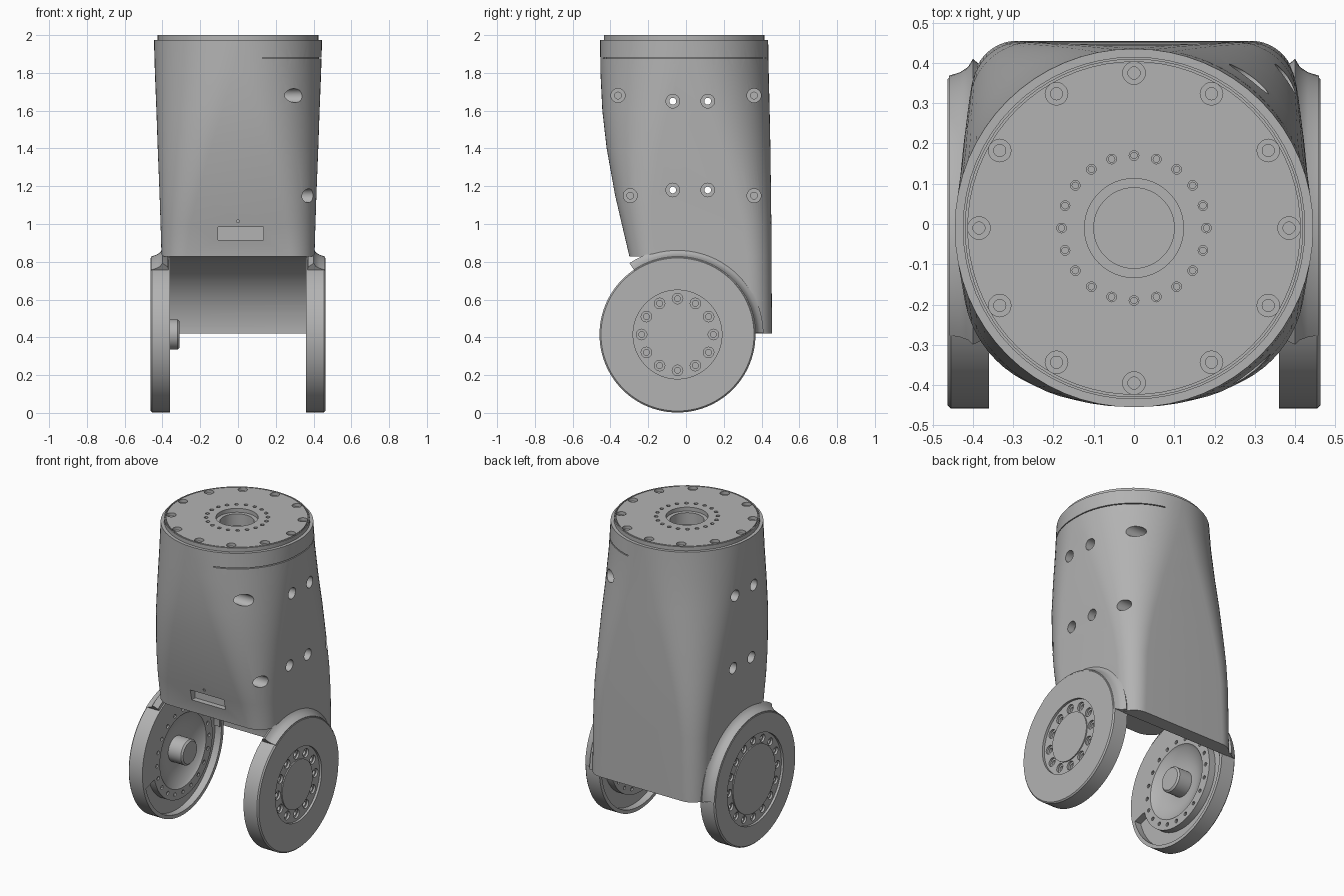
import bpy, bmesh
from math import sin, cos, pi, radians
from mathutils import Vector

cube = bpy.data.objects.get("Cube")
if cube:
    bpy.data.objects.remove(cube, do_unlink=True)

grey = bpy.data.materials.new("machined grey")
grey.use_nodes = True
grey.diffuse_color = (0.45, 0.45, 0.45, 1)
grey.node_tree.nodes["Principled BSDF"].inputs["Base Color"].default_value = grey.diffuse_color

HUB_Y, HUB_Z, HUB_R = -0.045, 0.415, 0.413
TOP_Y = -0.01


def make(name, bm):
    bmesh.ops.recalc_face_normals(bm, faces=bm.faces)
    mesh = bpy.data.meshes.new(name)
    bm.to_mesh(mesh)
    bm.free()
    mesh.materials.append(grey)
    ob = bpy.data.objects.new(name, mesh)
    bpy.context.collection.objects.link(ob)
    return ob


def cut(ob, bm):
    """Subtract the solids in bm and bake the result."""
    cutter = make(ob.name + "_cutter", bm)
    cutter.hide_render = True
    mod = ob.modifiers.new("cut", 'BOOLEAN')
    mod.object, mod.operation, mod.solver = cutter, 'DIFFERENCE', 'EXACT'
    baked = bpy.data.meshes.new_from_object(ob.evaluated_get(bpy.context.evaluated_depsgraph_get()))
    ob.modifiers.clear()
    ob.data = baked
    bpy.data.objects.remove(cutter, do_unlink=True)


def smooth(ob):
    bpy.ops.object.select_all(action='DESELECT')
    ob.select_set(True)
    bpy.context.view_layer.objects.active = ob
    bpy.ops.object.shade_smooth_by_angle(angle=radians(30))


def lathe(bm, profile, axis, centre, span=None, n=24, ring=False):
    """Turn (radius, height) points about the x, y or z axis through centre."""
    place = {'x': lambda u, v, h: (h, u, v),
             'y': lambda u, v, h: (v, h, u),
             'z': lambda u, v, h: (u, v, h)}[axis]
    a0, a1 = span or (0, 360)
    count = n + 1 if span else n
    rows = []
    for i in range(count):
        a = radians(a0 + (a1 - a0) * i / n)
        rows.append([bm.verts.new(Vector(centre) + Vector(place(r * cos(a), r * sin(a), h)))
                     for r, h in profile])
    m = len(profile)
    for i in range(n):
        p, q = rows[i], rows[(i + 1) % count]
        for j in range(m if ring else m - 1):
            k = (j + 1) % m
            bm.faces.new((p[j], p[k], q[k], q[j]))
    if span:
        bm.faces.new(rows[0])
        bm.faces.new(rows[-1])
    else:
        bmesh.ops.remove_doubles(bm, verts=[v for row in rows for v in row], dist=1e-6)


def bore(bm, axis, centre, mouth, floor, end, wide, narrow, n=24):
    """Stepped hole: wide down to floor, then narrow down to end."""
    lathe(bm, [(0, mouth), (wide, mouth), (wide, floor), (narrow, floor), (narrow, end), (0, end)],
          axis, centre, n=n)


def circle(count, radius):
    return [(radius * cos(2 * pi * i / count), radius * sin(2 * pi * i / count)) for i in range(count)]


def box(bm, lo, hi):
    lo, hi = Vector(lo), Vector(hi)
    verts = bmesh.ops.create_cube(bm, size=1)["verts"]
    for v in verts:
        v.co = [(lo[k] + hi[k]) / 2 + v.co[k] * (hi[k] - lo[k]) for k in range(3)]


# Body: rounded-square foot lofted into a round top
# (height, half width, front y, back y, corner radius)
SECTIONS = [(0.42, 0.40, -0.28, 0.455, 0.11), (0.83, 0.405, -0.30, 0.453, 0.13),
            (1.0, 0.41, -0.34, 0.452, 0.16), (1.15, 0.415, -0.375, 0.45, 0.20),
            (1.4, 0.425, -0.42, 0.447, 0.28), (1.6, 0.432, -0.443, 0.443, 0.35),
            (1.8, 0.44, -0.453, 0.438, 0.41), (1.975, 0.445, -0.455, 0.435, 0.443),
            (1.975, 0.425, -0.435, 0.415, 0.423), (2.0, 0.425, -0.435, 0.415, 0.423)]


def section(bm, z, half, front, back, radius, steps=16):
    verts = []
    for q, (sx, y) in enumerate([(1, back - radius), (-1, back - radius),
                                 (-1, front + radius), (1, front + radius)]):
        for i in range(steps + 1):
            a = pi / 2 * (q + i / steps)
            verts.append(bm.verts.new((sx * (half - radius) + radius * cos(a), y + radius * sin(a), z)))
    return verts


bm = bmesh.new()
loops = [section(bm, *s) for s in SECTIONS]
for low, high in zip(loops, loops[1:]):
    for i in range(len(low)):
        k = (i + 1) % len(low)
        bm.faces.new((low[i], low[k], high[k], high[i]))
bm.faces.new(loops[0])
bm.faces.new(loops[-1])
body = make("body", bm)

# Arched underside, open to the front
bm = bmesh.new()
arch = [(HUB_Y + 0.412 * cos(pi / 64 * i), HUB_Z + 0.412 * sin(pi / 64 * i)) for i in range(33)]
arch += [(-0.7, HUB_Z + 0.412), (-0.7, 0.2), (HUB_Y + 0.412, 0.2)]
face = bm.faces.new([bm.verts.new((-0.6, y, z)) for y, z in arch])
new = bmesh.ops.extrude_face_region(bm, geom=[face])["geom"]
bmesh.ops.translate(bm, vec=(1.2, 0, 0), verts=[g for g in new if isinstance(g, bmesh.types.BMVert)])
cut(body, bm)

# Side holes: four straight through, four corner pockets on the left side
bm = bmesh.new()
for y in (-0.07, 0.115):
    for z in (1.18, 1.65):
        lathe(bm, [(0, -0.6), (0.036, -0.6), (0.036, -0.37), (0.018, -0.37),
                   (0.018, 0.37), (0.036, 0.37), (0.036, 0.6), (0, 0.6)], 'x', (0, y, z))
for y, z, floor in ((-0.36, 1.68, 0.20), (0.36, 1.68, 0.20), (-0.295, 1.15, 0.29), (0.36, 1.15, 0.27)):
    bore(bm, 'x', (0, y, z), 0.6, floor, floor - 0.03, 0.037, 0.018)

# Front slot, pin hole and the seam below the rim
box(bm, (-0.105, -0.6, 0.915), (0.135, -0.285, 0.985))
lathe(bm, [(0, -0.6), (0.008, -0.6), (0.008, -0.3), (0, -0.3)], 'y', (0, 0, 1.015), n=12)
lathe(bm, [(0.43, 1.876), (0.48, 1.876), (0.48, 1.882), (0.43, 1.882)], 'z', (0, TOP_Y, 0),
      span=(-73, 75), n=40, ring=True)

# Top flange: bolt circle, pin circle, centre bore and rim groove
for x, y in circle(12, 0.385):
    bore(bm, 'z', (x, y + TOP_Y, 0), 2.1, 1.98, 1.95, 0.028, 0.015, n=20)
for x, y in circle(20, 0.18):
    bore(bm, 'z', (x, y + TOP_Y, 0), 2.1, 1.97, 1.96, 0.012, 0.008, n=12)
bore(bm, 'z', (0, TOP_Y, 0), 2.1, 1.975, 1.9, 0.123, 0.10, n=48)
lathe(bm, [(0.414, 1.99), (0.419, 1.99), (0.419, 2.1), (0.414, 2.1)], 'z', (0, TOP_Y, 0),
      n=72, ring=True)
cut(body, bm)
smooth(body)


# Hub discs on both sides
def hub(name, s, groove_in, groove_out, holes, hole_r):
    centre = (0, HUB_Y, HUB_Z)
    bm = bmesh.new()
    profile = [(0, 0.455), (groove_in, 0.455), (groove_in, 0.448), (groove_out, 0.448),
               (groove_out, 0.463), (0.405, 0.463), (HUB_R, 0.455), (HUB_R, 0.36),
               (0.235, 0.36), (0.22, 0.375), (0.13, 0.41)]
    if s < 0:   # central boss on the inner face
        profile += [(0.08, 0.41), (0.08, 0.32), (0.07, 0.31), (0, 0.31)]
    else:
        profile += [(0, 0.41)]
    lathe(bm, [(r, s * x) for r, x in profile], 'x', centre, n=96)
    ob = make(name, bm)

    bm = bmesh.new()
    for y, z in circle(holes, (groove_in + groove_out) / 2 - 0.005):
        bore(bm, 'x', (0, HUB_Y + y, HUB_Z + z), s * 0.5, s * 0.435, s * 0.42, hole_r, hole_r * 0.55, n=20)
    for y, z in circle(20, 0.265):
        bore(bm, 'x', (0, HUB_Y + y, HUB_Z + z), s * 0.3, s * 0.37, s * 0.375, 0.012, 0.008, n=12)
    # crescent recess inside the rim
    lathe(bm, [(r, s * x) for r, x in ((0.30, 0.3), (0.39, 0.3), (0.39, 0.405), (0.30, 0.405))],
          'x', centre, span=(-165, 25), n=48, ring=True)
    cut(ob, bm)
    smooth(ob)

    # flare joining disc and body
    bm = bmesh.new()
    flare = [(0.38, 0.365), (0.43, 0.37), (0.455, 0.40), (0.435, 0.412), (0.422, 0.432),
             (HUB_R, 0.46), (0.38, 0.46)]
    lathe(bm, [(r, s * x) for r, x in flare], 'x', centre, span=(1, 124), n=40, ring=True)
    smooth(make(name + "_flare", bm))


hub("left_hub", 1, 0.155, 0.235, 12, 0.028)
hub("right_hub", -1, 0.215, 0.285, 16, 0.024)
